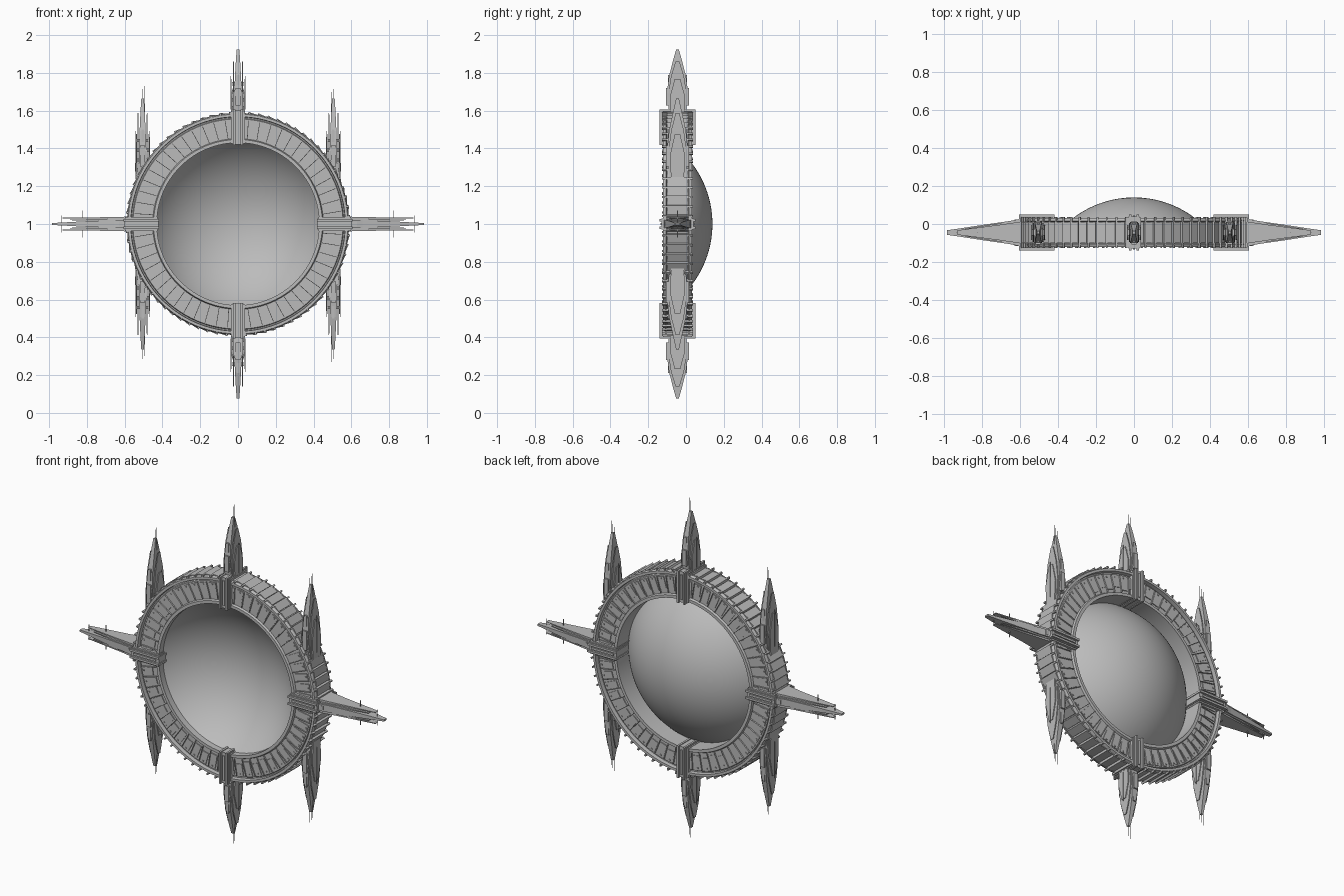
import bpy, bmesh
from math import pi, sin, cos, radians
from mathutils import Matrix, Vector

if "Cube" in bpy.data.objects:
    bpy.data.objects.remove(bpy.data.objects["Cube"])

grey = bpy.data.materials.new("hull grey")
grey.use_nodes = True
grey.diffuse_color = (0.5, 0.5, 0.5, 1)
grey.node_tree.nodes["Principled BSDF"].inputs["Base Color"].default_value = (0.5, 0.5, 0.5, 1)

CENTRE = Matrix.Translation((0, -0.045, 1))
QUARTERS = [0, pi / 2, pi, 3 * pi / 2]


def turn(angle):
    return Matrix.Rotation(angle, 4, 'Y')


def finish(name, bm, smooth=False):
    bmesh.ops.recalc_face_normals(bm, faces=bm.faces)
    mesh = bpy.data.meshes.new(name)
    bm.to_mesh(mesh)
    bm.free()
    mesh.materials.append(grey)
    obj = bpy.data.objects.new(name, mesh)
    obj.matrix_world = CENTRE
    bpy.context.collection.objects.link(obj)
    if smooth:
        bpy.ops.object.select_all(action='DESELECT')
        obj.select_set(True)
        bpy.context.view_layer.objects.active = obj
        bpy.ops.object.shade_smooth_by_angle(angle=radians(30))
    return obj


def box(bm, m, x, y, z):
    """Add a box from (min, max) ranges in the frame m."""
    mid = [sum(v) / 2 for v in (x, y, z)]
    size = [v[1] - v[0] for v in (x, y, z)]
    bmesh.ops.create_cube(bm, size=1, matrix=m @ Matrix.Translation(mid) @ Matrix.Diagonal((*size, 1)))


def loft(bm, m, sections, x0=0):
    """Join rectangles given as (height, half width, half depth)."""
    rings = []
    for z, hx, hy in sections:
        rings.append([bm.verts.new(m @ Vector((x0 + sx * hx, sy * hy, z)))
                      for sx, sy in ((-1, -1), (1, -1), (1, 1), (-1, 1))])
    for a, b in zip(rings, rings[1:]):
        for i in range(4):
            j = (i + 1) % 4
            bm.faces.new((a[i], a[j], b[j], b[i]))
    bm.faces.new(rings[0])
    bm.faces.new(rings[-1])


def lathe(name, profile, closed):
    """Spin (radius, depth) points round the ring axis."""
    bm = bmesh.new()
    verts = [bm.verts.new((0, y, r)) for r, y in profile]
    pairs = list(zip(verts, verts[1:])) + ([(verts[-1], verts[0])] if closed else [])
    edges = [bm.edges.new(p) for p in pairs]
    bmesh.ops.spin(bm, geom=verts + edges, axis=(0, 1, 0), cent=(0, 0, 0), angle=2 * pi, steps=96)
    bmesh.ops.remove_doubles(bm, verts=bm.verts, dist=1e-5)
    return finish(name, bm, smooth=True)


# Main ring, with raised lips and a groove on each face
half = [(0.43, 0.072), (0.447, 0.072), (0.452, 0.060), (0.556, 0.060), (0.560, 0.052),
        (0.566, 0.052), (0.568, 0.076), (0.582, 0.076), (0.588, 0.060), (0.580, 0.056)]
lathe("main_ring", half + [(r, -y) for r, y in reversed(half)], True)

# Dish bulging to the back
steps = 24
lathe("dish", [(0.53 * sin(0.963 * i / steps), -0.345 + 0.53 * cos(0.963 * i / steps))
               for i in range(steps + 1)], False)

# Face panels on both sides, with short raised bars and studs
bm = bmesh.new()
per = 14
for q in QUARTERS:
    for i in range(per):
        m = turn(q + pi / 2 * (i + 0.5) / per)
        for s in (-1, 1):
            inner = 0.468 if i % 2 else 0.482
            y = sorted((s * 0.055, s * 0.065))
            box(bm, m, (-0.020, 0.020), y, (inner, 0.548))
            box(bm, m, (0.0225, 0.0255), sorted((s * 0.055, s * 0.068)), (0.455, 0.55))
            box(bm, m, (-0.004, 0.004), sorted((s * 0.06, s * 0.069)), (0.535, 0.542))
finish("face_panels", bm)

# Overlapping slats round the outside
bm = bmesh.new()
per = 18
for q in QUARTERS:
    for i in range(per):
        m = turn(q + pi / 2 * (i + 0.5) / per) @ Matrix.Translation((0, 0, 0.585)) @ turn(radians(12))
        box(bm, m, (-0.023, 0.023), (-0.056, 0.056), (-0.012, 0.006))
        for s in (-1, 1):
            box(bm, m, (-0.021, -0.012), sorted((s * 0.05, s * 0.081)), (-0.006, 0.006))
finish("outer_slats", bm)

# Four clamps wrapped round the ring
bm = bmesh.new()
for q in QUARTERS:
    m = turn(q)
    box(bm, m, (-0.030, 0.030), (-0.084, 0.084), (0.422, 0.602))
    for s in (-1, 1):
        box(bm, m, sorted((s * 0.014, s * 0.026)), (-0.095, 0.095), (0.418, 0.606))
        box(bm, m, sorted((s * 0.030, s * 0.038)), (-0.078, 0.078), (0.426, 0.598))
        box(bm, m, (-0.006, 0.006), sorted((s * 0.08, s * 0.090)), (0.44, 0.585))
finish("ring_clamps", bm)


def spire(bm, m, base, tip, mast):
    """Layered blade with side shells, flank blocks and thin masts."""
    def at(t):
        return base + (tip - base) * t

    loft(bm, m, [(at(0), 0.021, 0.042), (at(0.35), 0.020, 0.056), (at(0.6), 0.016, 0.045),
                 (at(0.85), 0.011, 0.022), (at(1), 0.007, 0.007)])
    for s in (-1, 1):
        loft(bm, m, [(at(0), 0.003, 0.040), (at(0.32), 0.003, 0.050), (at(0.6), 0.003, 0.034),
                     (at(0.82), 0.002, 0.010)], s * 0.024)
        loft(bm, m, [(at(0), 0.004, 0.034), (at(0.3), 0.003, 0.040), (at(0.56), 0.002, 0.014)], s * 0.033)
        # Depth-side blocks and panel
        box(bm, m, (-0.013, 0.013), sorted((s * 0.04, s * 0.062)), (at(0.16), at(0.42)))
        box(bm, m, (-0.007, 0.007), sorted((s * 0.03, s * 0.051)), (at(0.45), at(0.62)))
        # Masts
        box(bm, m, sorted((s * 0.037, s * 0.039)), (-0.001, 0.001), (at(0.1), at(0.6)))
        box(bm, m, sorted((s * 0.010, s * 0.0115)), (-0.001, 0.001), (at(0.6), mast - (0.03 if s < 0 else 0)))
    box(bm, m, (-0.001, 0.001), (-0.001, 0.001), (at(0.9), mast - 0.015))
    for k in range(4):
        z = at(0.1 + 0.12 * k)
        box(bm, m, (-0.031, 0.031), (-0.018, 0.018), (z, z + 0.018))


# Upright spires: one at the middle and one at each side, above and below
for name, flip in (("upper", 0), ("lower", pi)):
    bm = bmesh.new()
    spire(bm, turn(flip), 0.57, 0.925, 1.0)
    finish(name + "_middle_spire", bm)
    for side, x in (("left", 0.505), ("right", -0.505)):
        bm = bmesh.new()
        spire(bm, Matrix.Translation((x, 0, 0)) @ turn(flip), 0.235, 0.665, 0.73)
        finish(f"{name}_{side}_spire", bm)

# Side arms: flat tapering blades between fin plates
for name, q in (("left_arm", pi / 2), ("right_arm", -pi / 2)):
    bm = bmesh.new()
    m = turn(q)
    loft(bm, m, [(0.58, 0.020, 0.076), (0.66, 0.020, 0.060), (0.80, 0.015, 0.040),
                 (0.93, 0.008, 0.020), (0.985, 0.005, 0.012)])
    for s in (-1, 1):
        loft(bm, m, [(0.58, 0.007, 0.060), (0.70, 0.004, 0.042), (0.93, 0.002, 0.012)], s * 0.032)
        loft(bm, m, [(0.58, 0.006, 0.062), (0.74, 0.004, 0.044), (0.89, 0.002, 0.02)], s * 0.022)
        box(bm, m, sorted((s * 0.03, s * 0.072)), (-0.0015, 0.0015), (0.822, 0.826))
        box(bm, m, sorted((s * 0.005, s * 0.045)), (-0.0015, 0.0015), (0.932, 0.935))
        box(bm, m, (-0.012, 0.012), sorted((s * 0.05, s * 0.070)), (0.60, 0.63))
    finish(name, bm)
